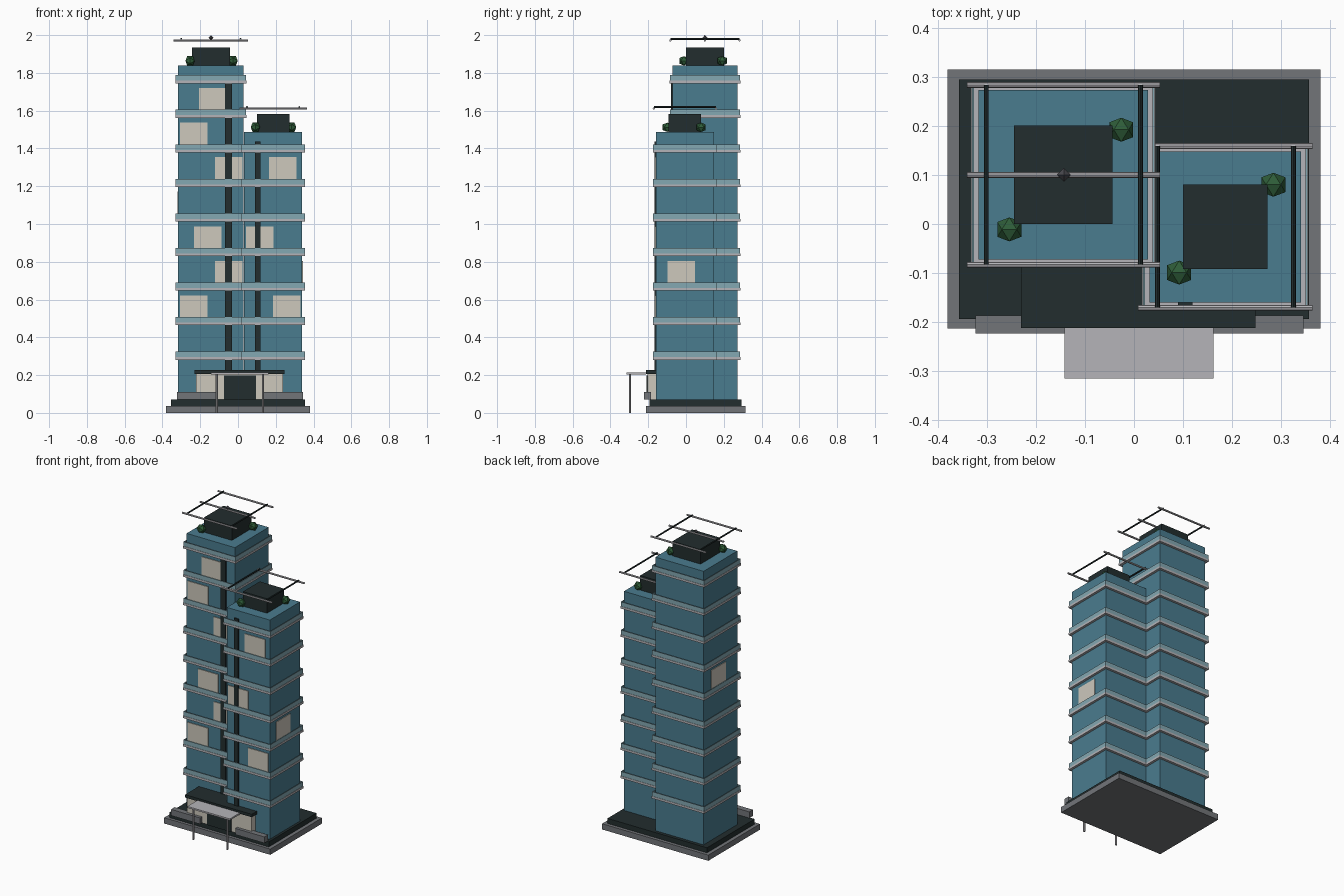
import bpy, bmesh, math
from mathutils import Vector

if "Cube" in bpy.data.objects:
    bpy.data.objects.remove(bpy.data.objects["Cube"])


def mat(name, rgb):
    m = bpy.data.materials.new(name)
    lin = [((c / 255 + 0.055) / 1.055) ** 2.4 for c in rgb]
    m.diffuse_color = (*lin, 1)
    m.use_nodes = True
    m.node_tree.nodes["Principled BSDF"].inputs["Base Color"].default_value = m.diffuse_color
    return m


BLUE = mat("facade_blue", (74, 124, 143))
GLASS = mat("pale_glass", (132, 168, 178))
LIGHT = mat("light_grey", (181, 180, 184))
GREY = mat("stone_grey", (114, 117, 121))
DARK = mat("dark_slate", (34, 45, 46))
CREAM = mat("lit_cream", (205, 200, 188))
GREEN = mat("shrub_green", (46, 92, 56))
IRON = mat("beacon_grey", (72, 72, 78))


def finish(name, bm, m):
    bmesh.ops.recalc_face_normals(bm, faces=bm.faces)
    me = bpy.data.meshes.new(name)
    bm.to_mesh(me)
    bm.free()
    me.materials.append(m)
    ob = bpy.data.objects.new(name, me)
    bpy.context.collection.objects.link(ob)
    return ob


def add_box(bm, x0, x1, y0, y1, z0, z1):
    vs = bmesh.ops.create_cube(bm, size=1)["verts"]
    for v in vs:
        v.co = ((x0 + x1) / 2 + v.co.x * (x1 - x0),
                (y0 + y1) / 2 + v.co.y * (y1 - y0),
                (z0 + z1) / 2 + v.co.z * (z1 - z0))


def box(name, m, *dims):
    bm = bmesh.new()
    add_box(bm, *dims)
    return finish(name, bm, m)


def rod(name, m, a, b, r, sides=8):
    a, b = Vector(a), Vector(b)
    bm = bmesh.new()
    bmesh.ops.create_cone(bm, cap_ends=True, segments=sides, radius1=r, radius2=r,
                          depth=(b - a).length)
    q = (b - a).to_track_quat("Z", "Y")
    for v in bm.verts:
        v.co = q @ v.co + (a + b) / 2
    return finish(name, bm, m)


def hull(name, m, points, centre):
    bm = bmesh.new()
    for p in points:
        bm.verts.new(Vector(p) + Vector(centre))
    bmesh.ops.convex_hull(bm, input=bm.verts)
    return finish(name, bm, m)


def shrub(name, x, y, z, r=0.0287):
    # icosahedron
    phi = (1 + 5 ** 0.5) / 2
    s = r / math.sqrt(1 + phi * phi)
    pts = []
    for i in (-s, s):
        for j in (-s * phi, s * phi):
            pts += [(i, 0, j), (0, j, i), (j, i, 0)]
    hull(name, GREEN, pts, (x, y, z))


FLOOR0, STEP = 0.281, 0.183


def floor_z(k):
    return FLOOR0 + STEP * k


def tower(tag, cx, cy, h, top, floors, roof_h, pent, shrubs):
    box(tag + "_tower_body", BLUE, cx - h, cx + h, cy - h, cy + h, 0.07, top)
    # balcony slabs with thin glass railings on all four sides
    slabs, rails = bmesh.new(), bmesh.new()
    o, g, t = h + 0.0155, h + 0.0135, 0.004
    for k in range(floors):
        z = floor_z(k)
        add_box(slabs, cx - o, cx + o, cy - o, cy + o, z, z + 0.014)
        za, zb = z + 0.014, z + 0.043
        for s in (-1, 1):
            ya, yb = sorted((cy + s * g, cy + s * (g - t)))
            add_box(rails, cx - g, cx + g, ya, yb, za, zb)
            xa, xb = sorted((cx + s * g, cx + s * (g - t)))
            add_box(rails, xa, xb, cy - g + t, cy + g - t, za, zb)
    finish(tag + "_balcony_slabs", slabs, LIGHT)
    finish(tag + "_glass_railings", rails, GLASS)
    # rooftop plant room and shrubs
    box(tag + "_plant_room", DARK, cx - pent, cx + pent, cy - pent, cy + pent, top, top + 0.094)
    for i, (sx, sy) in enumerate(shrubs):
        shrub(f"{tag}_roof_shrub_{i}", sx, sy, top + 0.024)
    # floating roof frame
    w, d, e = h + 0.024, h + 0.0105, h - 0.0155
    for i, y in enumerate((-d, d)):
        rod(f"{tag}_roof_beam_{i}", LIGHT, (cx - w, cy + y, roof_h), (cx + w, cy + y, roof_h), 0.006)
    for i, x in enumerate((-e, e)):
        rod(f"{tag}_roof_cross_bar_{i}", DARK, (cx + x, cy - d, roof_h + 0.008),
            (cx + x, cy + d, roof_h + 0.008), 0.005)


AX, AY, AH = -0.144, 0.100, 0.1725
BX, BY, BH = 0.186, -0.006, 0.154

# stepped base
box("base_slab", GREY, -0.38, 0.38, -0.213, 0.315, 0, 0.037)
box("base_plinth", DARK, -0.356, 0.356, -0.194, 0.294, 0.037, 0.07)

tower("tall", AX, AY, AH, 1.84, 9, 1.972, 0.1005, [(-0.026, 0.192), (-0.254, -0.011)])
tower("short", BX, BY, BH, 1.488, 7, 1.611, 0.086, [(0.284, 0.08), (0.092, -0.099)])

# middle beam and beacon on the tall roof
rod("tall_roof_middle_beam", LIGHT, (AX - 0.1965, AY, 1.972), (AX + 0.1965, AY, 1.972), 0.006)
r = 0.014
hull("roof_beacon", IRON, [(r, 0, 0), (-r, 0, 0), (0, r, 0), (0, -r, 0), (0, 0, r), (0, 0, -r)],
     (AX + 0.001, AY, 1.986))

# dark vertical fins on the front
box("tall_front_fin", DARK, -0.069, -0.033, AY - AH - 0.008, AY - AH, 0.07, 1.748)
box("short_front_fin", DARK, 0.09, 0.119, BY - BH - 0.008, BY - BH, 0.07, 1.437)

# lit windows: (left edge, floor)
P = 0.004
for tag, face, wins in (
        ("tall", AY - AH, [(-0.206, 7), (-0.307, 6), (-0.122, 5), (-0.234, 3), (-0.122, 2), (-0.307, 1)]),
        ("short", BY - BH, [(0.163, 5), (0.042, 3), (0.185, 1)])):
    for x, k in wins:
        box(f"{tag}_front_window_{k}", CREAM, x, x + 0.146, face - P, face,
            floor_z(k) + 0.038, floor_z(k) + 0.158)
box("short_side_window", CREAM, BX + BH, BX + BH + P, -0.097, 0.047,
    floor_z(2) + 0.038, floor_z(2) + 0.158)
box("tall_side_window", CREAM, AX - AH - P, AX - AH, 0.05, 0.195,
    floor_z(4) + 0.038, floor_z(4) + 0.158)

# entrance lobby
box("lobby_walls", CREAM, -0.222, 0.238, -0.203, -0.07, 0.07, 0.207)
box("lobby_roof", DARK, -0.23, 0.247, -0.212, -0.06, 0.207, 0.226)
box("lobby_door", DARK, -0.075, 0.095, -0.209, -0.203, 0.07, 0.197)

# entrance canopy on two posts
box("canopy", LIGHT, -0.142, 0.162, -0.315, -0.212, 0.203, 0.213)
for i, x in enumerate((-0.112, 0.132)):
    rod(f"canopy_post_{i}", LIGHT, (x, -0.297, 0), (x, -0.297, 0.203), 0.006)

# low planter walls
box("planter_left", GREY, -0.323, -0.115, -0.223, -0.186, 0.07, 0.11)
box("planter_right", GREY, 0.137, 0.345, -0.223, -0.186, 0.07, 0.11)
